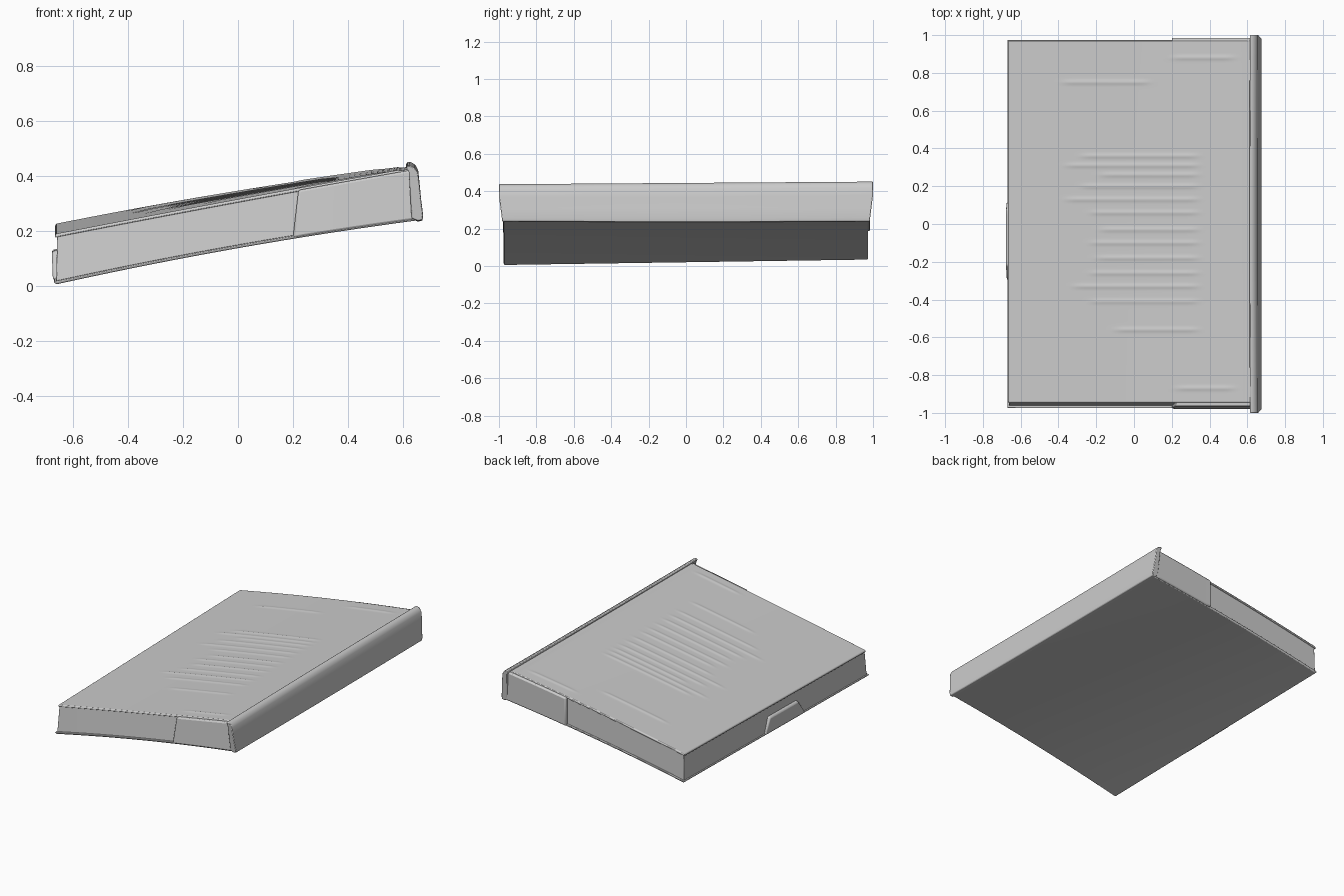
import bpy, bmesh, math

if "Cube" in bpy.data.objects:
    bpy.data.objects.remove(bpy.data.objects["Cube"])


def lerp(a, b, t):
    return a + (b - a) * t


# Bent, slightly twisted lower and upper faces of the closed book
def bottom(x, y):
    u, v = (x + 0.67) / 1.34, (y + 0.97) / 1.94
    return lerp(lerp(0.003, 0.032, v), 0.24, u) + 0.06 * u * (1 - u)


def top(x, y):
    u, v = (x + 0.67) / 1.34, (y + 0.97) / 1.94
    return (lerp(lerp(0.187, 0.224, v), lerp(0.436, 0.443, v), u)
            + lerp(0.012, 0.05, v) * u * (1 - u))


def finish(name, bm, bevel, segments=2):
    bmesh.ops.recalc_face_normals(bm, faces=bm.faces[:])
    me = bpy.data.meshes.new(name)
    bm.to_mesh(me)
    bm.free()
    ob = bpy.data.objects.new(name, me)
    bpy.context.collection.objects.link(ob)
    mod = ob.modifiers.new("soft_edges", 'BEVEL')
    mod.width, mod.segments = bevel, segments
    mod.limit_method, mod.angle_limit = 'ANGLE', math.radians(45)
    bpy.ops.object.select_all(action='DESELECT')
    ob.select_set(True)
    bpy.context.view_layer.objects.active = ob
    bpy.ops.object.shade_smooth_by_angle(angle=math.radians(40))
    return ob


# Slab following the bend; t0/t1 are fractions of the book thickness,
# low and high are (x0, x1, y0, y1) outlines of its two faces
def slab(name, low, high, t0, t1, nx, ny, bevel, relief=None):
    bm = bmesh.new()
    layers = []
    for (x0, x1, y0, y1), t in ((low, t0), (high, t1)):
        rows = []
        for j in range(ny + 1):
            y = lerp(y0, y1, j / ny)
            row = []
            for i in range(nx + 1):
                x = lerp(x0, x1, i / nx)
                z = lerp(bottom(x, y), top(x, y), t)
                if relief and t == t1:
                    z += relief(x, y)
                row.append(bm.verts.new((x, y, z)))
            rows.append(row)
        layers.append(rows)
        for j in range(ny):
            for i in range(nx):
                bm.faces.new((rows[j][i], rows[j][i + 1],
                              rows[j + 1][i + 1], rows[j + 1][i]))
    ring = ([(i, 0) for i in range(nx)] + [(nx, j) for j in range(ny)]
            + [(i, ny) for i in range(nx, 0, -1)] + [(0, j) for j in range(ny, 0, -1)])
    a, b = layers
    for k, (i, j) in enumerate(ring):
        m, n = ring[(k + 1) % len(ring)]
        bm.faces.new((a[j][i], a[n][m], b[n][m], b[j][i]))
    return finish(name, bm, bevel)


# Faint raised bands across the upper cover: (y, x start, x end)
BANDS = [(0.36, -0.3, 0.36), (0.31, -0.38, 0.36), (0.26, -0.2, 0.36),
         (0.2, -0.3, 0.36), (0.13, -0.38, 0.36), (0.06, -0.25, 0.36),
         (-0.03, -0.2, 0.36), (-0.1, -0.25, 0.36), (-0.18, -0.22, 0.36),
         (-0.26, -0.25, 0.36), (-0.33, -0.34, 0.36), (-0.41, -0.25, 0.36),
         (-0.56, -0.12, 0.36), (0.75, -0.4, 0.1), (0.88, 0.18, 0.55),
         (-0.87, 0.2, 0.55)]


def cover_relief(x, y):
    z = 0
    for yb, x0, x1 in BANDS:
        if x0 < x < x1 and abs(y - yb) < 0.04:
            fade = min(1, (x - x0) / 0.06, (x1 - x) / 0.06)
            z += 0.0035 * fade * math.exp(-((y - yb) / 0.011) ** 2)
    # hinge groove beside the spine
    return z - 0.005 * math.exp(-((x - 0.605) / 0.012) ** 2)


# Page block with leaning ends
slab("page_block", (-0.662, 0.64, -0.962, 0.965), (-0.658, 0.63, -0.944, 0.962),
     0.04, 0.97, 24, 12, 0.003)

# Upper and lower covers
slab("upper_cover", (-0.667, 0.63, -0.948, 0.97), (-0.664, 0.625, -0.944, 0.968),
     0.93, 1.0, 60, 280, 0.004, cover_relief)
slab("lower_cover", (-0.662, 0.668, -0.972, 0.972), (-0.672, 0.668, -0.976, 0.975),
     0.0, 0.07, 24, 12, 0.004)

# Folded flap ends beside the spine, both ends of the book
slab("front_flap_end", (0.2, 0.645, -0.979, -0.92), (0.22, 0.635, -0.965, -0.92),
     0.02, 0.96, 12, 1, 0.008)
slab("back_flap_end", (0.2, 0.645, 0.92, 0.984), (0.2, 0.635, 0.92, 0.986),
     0.02, 0.97, 12, 1, 0.008)

# Slight bulge on the fore edge
slab("fore_edge_bulge", (-0.674, -0.64, -0.3, 0.12), (-0.678, -0.64, -0.22, 0.08),
     0.04, 0.6, 2, 8, 0.008)

# Spine with a raised lip along its upper edge
PROFILE = [(0.622, 0.42), (0.614, 0.434), (0.616, 0.444), (0.628, 0.444),
           (0.645, 0.434), (0.656, 0.415), (0.661, 0.37), (0.667, 0.31),
           (0.674, 0.258), (0.672, 0.24), (0.655, 0.236), (0.632, 0.246)]
bm = bmesh.new()
rings = []
N = 16
for j in range(N + 1):
    v = lerp(-1, 1, j / N)
    ring = []
    for x, z in PROFILE:
        h = (z - 0.236) / 0.208
        reach = lerp(0.982, 1.0, min(1, h * 1.5))
        ring.append(bm.verts.new((x - 0.003 * h * (1 - v * v), v * reach,
                                  z + 0.007 * v * h - 0.006 * (1 - h) * (1 - v * v) * 0.5)))
    rings.append(ring)
for r, s in zip(rings, rings[1:]):
    for i in range(len(r)):
        k = (i + 1) % len(r)
        bm.faces.new((r[i], r[k], s[k], s[i]))
bm.faces.new(rings[0])
bm.faces.new(rings[-1])
finish("spine", bm, 0.004)
